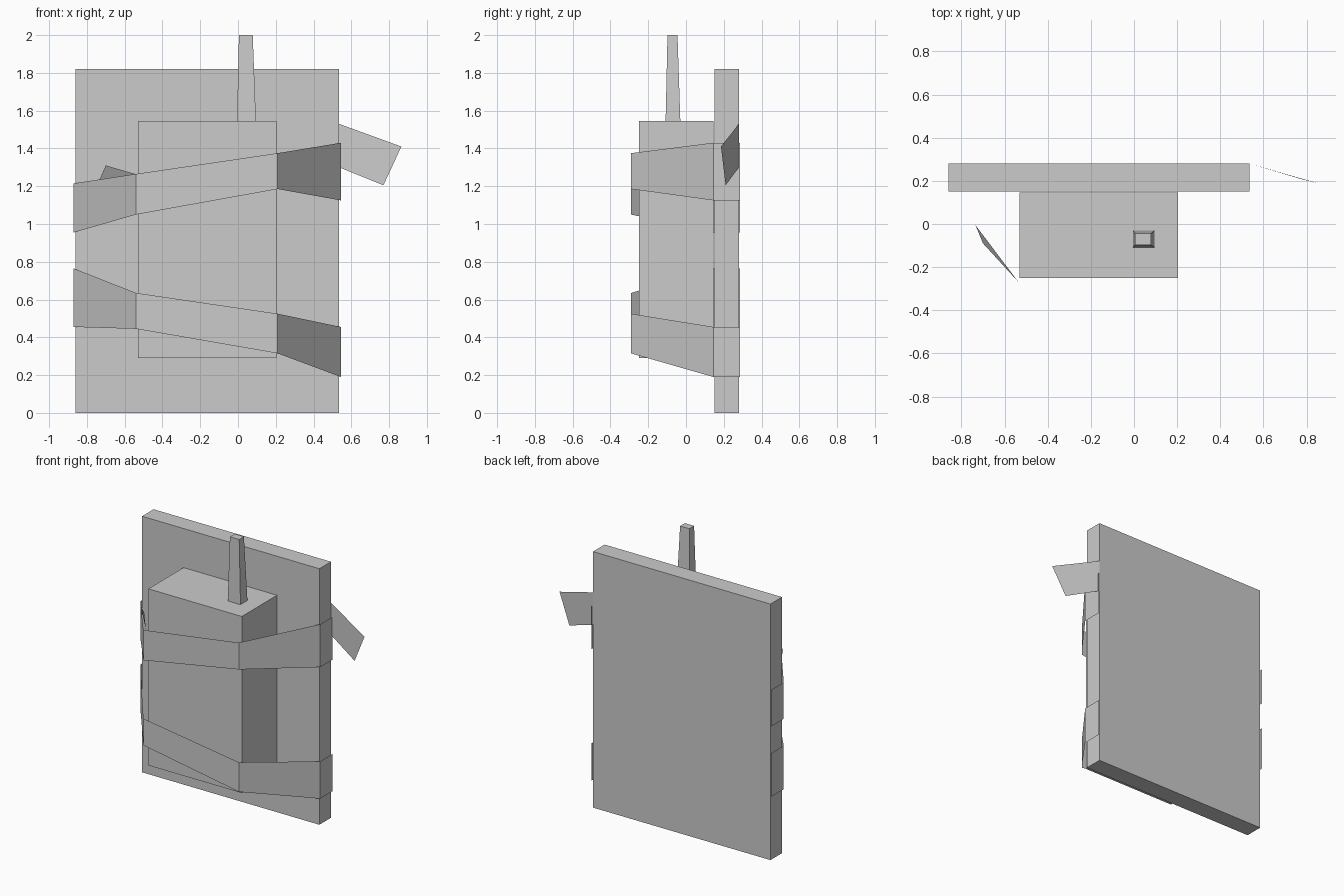
import bpy

cube = bpy.data.objects.get("Cube")
if cube:
    bpy.data.objects.remove(cube, do_unlink=True)

grey = bpy.data.materials.new("plain_grey")
grey.use_nodes = True
grey.diffuse_color = (0.6, 0.6, 0.6, 1)
grey.node_tree.nodes["Principled BSDF"].inputs["Base Color"].default_value = (0.6, 0.6, 0.6, 1)


def add_mesh(name, verts, faces):
    mesh = bpy.data.meshes.new(name)
    mesh.from_pydata(verts, [], faces)
    mesh.materials.append(grey)
    obj = bpy.data.objects.new(name, mesh)
    bpy.context.collection.objects.link(obj)
    return obj


def rect(x, y, z):
    return [(x[0], y[0], z), (x[1], y[0], z), (x[1], y[1], z), (x[0], y[1], z)]


def block(name, bottom, top):
    """Closed block between a bottom and a top ring of four corners."""
    sides = [(i, (i + 1) % 4, (i + 1) % 4 + 4, i + 4) for i in range(4)]
    return add_mesh(name, bottom + top, [(3, 2, 1, 0), (4, 5, 6, 7)] + sides)


def box(name, x, y, z):
    return block(name, rect(x, y, z[0]), rect(x, y, z[1]))


def sheet(name, points):
    return add_mesh(name, points, [tuple(range(len(points)))])


def strap(name, heights):
    """Upright band wrapped round the device and the board edges."""
    path = [(-0.87, 0.285), (-0.87, 0.145), (-0.54, -0.29),
            (0.21, -0.29), (0.545, 0.145), (0.545, 0.285)]
    verts = []
    for (x, y), (low, high) in zip(path, heights):
        verts += [(x, y, low), (x, y, high)]
    faces = [(2 * i, 2 * i + 2, 2 * i + 3, 2 * i + 1) for i in range(len(path) - 1)]
    return add_mesh(name, verts, faces)


# Backing board, device body and tapered antenna
box("backing_board", (-0.86, 0.535), (0.15, 0.28), (0, 1.82))
box("device_body", (-0.53, 0.205), (-0.25, 0.145), (0.29, 1.545))
block("antenna", rect((-0.005, 0.095), (-0.108, -0.03), 1.545),
      rect((0.005, 0.078), (-0.098, -0.045), 2))

# Screen surround with a slightly crooked display
FRONT = -0.252
sheet("screen_surround", [(x, FRONT, z) for x, z in
                          [(-0.43, 1.116), (0.105, 1.116), (0.105, 1.465), (-0.43, 1.465)]])
sheet("screen_display", [(x, FRONT - 0.002, z) for x, z in
                         [(-0.425, 1.12), (0.1, 1.12), (0.1, 1.46), (0.05, 1.46), (-0.395, 1.43)]])

# Keypad
for row, (low, high) in enumerate([(0.895, 1.005), (0.76, 0.86), (0.625, 0.72), (0.49, 0.59)]):
    for col, (left, right) in enumerate([(-0.43, -0.27), (-0.235, -0.09), (-0.055, 0.105)]):
        sheet(f"key_{row}_{col}", [(left, FRONT, low), (right, FRONT, low),
                                   (right, FRONT, high), (left, FRONT, high)])

# Two straps holding the device to the board
upper = [(0.955, 1.215), (1.05, 1.265), (1.185, 1.375), (1.125, 1.43)]
lower = [(0.455, 0.765), (0.445, 0.635), (0.315, 0.525), (0.19, 0.455)]
for name, h in (("upper_strap", upper), ("lower_strap", lower)):
    strap(name, [h[0]] + h + [h[3]])

# Loose strap ends
sheet("left_loose_end", [(0.535, 0.28, 1.30), (0.77, 0.21, 1.205),
                         (0.865, 0.185, 1.41), (0.535, 0.28, 1.53)])
sheet("right_loose_end", [(-0.735, -0.005, 1.23), (-0.535, -0.27, 1.262), (-0.70, -0.09, 1.31)])
